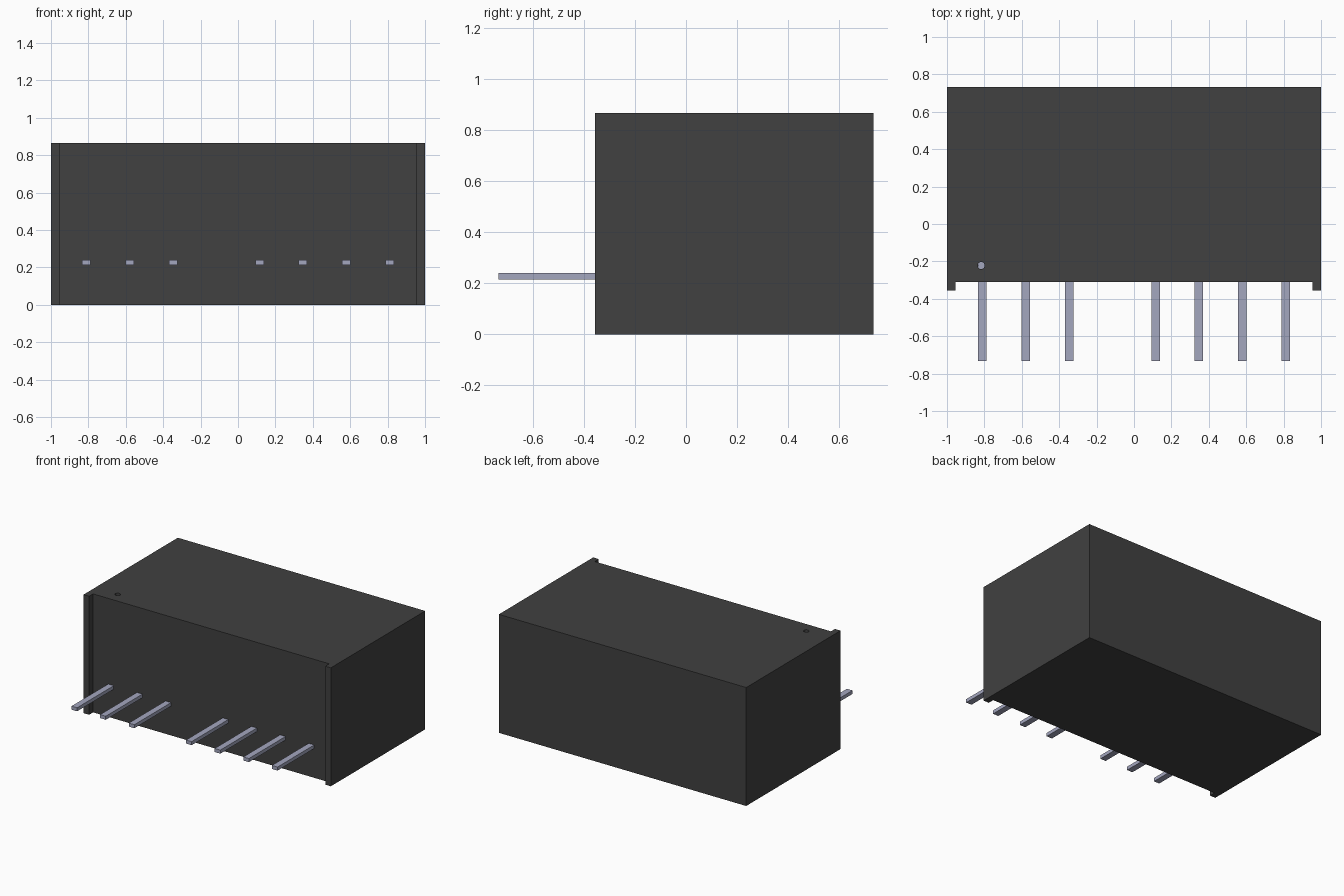
import bpy
import bmesh
from mathutils import Matrix, Vector

cube = bpy.data.objects.get("Cube")
if cube:
    bpy.data.objects.remove(cube, do_unlink=True)


def material(name, rgb):
    m = bpy.data.materials.new(name)
    m.use_nodes = True
    col = (*rgb, 1.0)
    m.diffuse_color = col
    m.node_tree.nodes["Principled BSDF"].inputs["Base Color"].default_value = col
    return m


def add_object(name, bm, mat):
    bmesh.ops.recalc_face_normals(bm, faces=bm.faces[:])
    mesh = bpy.data.meshes.new(name)
    bm.to_mesh(mesh)
    bm.free()
    mesh.materials.append(mat)
    ob = bpy.data.objects.new(name, mesh)
    bpy.context.scene.collection.objects.link(ob)
    return ob


def box(name, lo, hi, mat):
    lo, hi = Vector(lo), Vector(hi)
    bm = bmesh.new()
    bmesh.ops.create_cube(bm, size=1.0)
    bmesh.ops.scale(bm, vec=hi - lo, verts=bm.verts)
    bmesh.ops.translate(bm, vec=(lo + hi) / 2, verts=bm.verts)
    return add_object(name, bm, mat)


charcoal = material("charcoal plastic", (0.052, 0.052, 0.052))
metal = material("blue grey metal", (0.37, 0.385, 0.52))

HEIGHT = 0.866
BACK, WALL, LIP = 0.733, -0.31, -0.356
PITCH = 0.2315
PIN_LOW, PIN_HIGH = 0.214, 0.24

# Housing: plan outline with a lip at each front corner, extruded upwards
half = [(0.955, WALL), (0.955, LIP), (1.0, LIP), (1.0, BACK)]
outline = half + [(-x, y) for x, y in reversed(half)]
bm = bmesh.new()
base = bm.faces.new([bm.verts.new((x, y, 0)) for x, y in outline])
top = bmesh.ops.extrude_face_region(bm, geom=[base], use_keep_orig=True)
bmesh.ops.translate(bm, vec=(0, 0, HEIGHT),
                    verts=[g for g in top["geom"] if isinstance(g, bmesh.types.BMVert)])
housing = add_object("housing", bm, charcoal)

# Small round hole in the top, reaching down to the first pin
bm = bmesh.new()
depth = HEIGHT + 0.1 - 0.23
bmesh.ops.create_cone(bm, cap_ends=True, segments=16, radius1=0.019, radius2=0.019,
                      depth=depth,
                      matrix=Matrix.Translation((-3.5 * PITCH - 0.007, -0.222, 0.23 + depth / 2)))
cutter = add_object("hole_cutter", bm, charcoal)
cutter.hide_render = True
mod = housing.modifiers.new("hole", "BOOLEAN")
mod.operation = "DIFFERENCE"
mod.solver = "EXACT"
mod.object = cutter
bpy.context.view_layer.objects.active = housing
bpy.ops.object.modifier_apply(modifier=mod.name)
bpy.data.objects.remove(cutter, do_unlink=True)

# Row of seven pins, with one position left empty
for slot in (0, 1, 2, 4, 5, 6, 7):
    x = (slot - 3.5) * PITCH
    box(f"pin_{slot + 1}", (x - 0.0225, -0.733, PIN_LOW), (x + 0.0225, -0.203, PIN_HIGH), metal)
